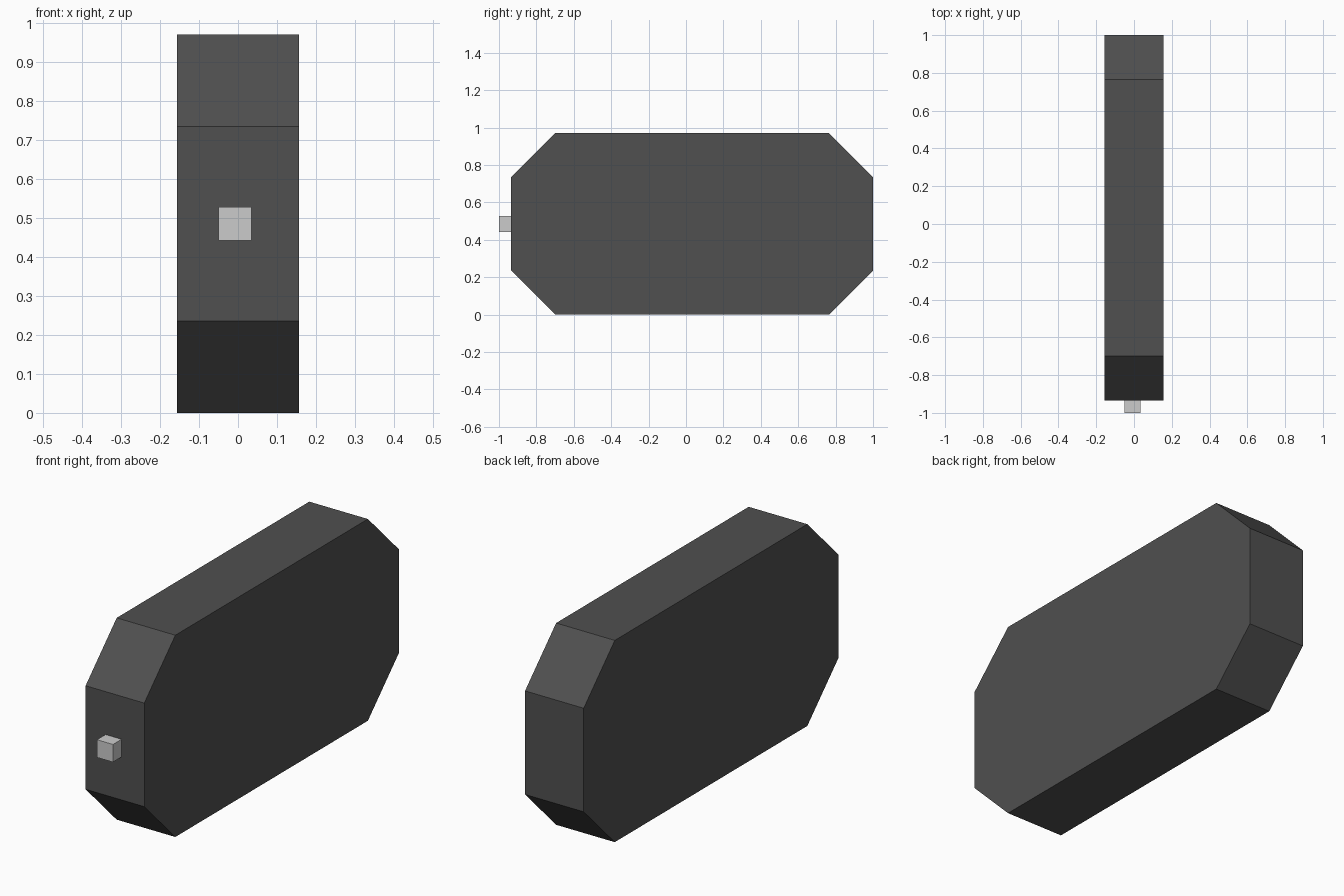
import bpy, bmesh
from mathutils import Matrix

if "Cube" in bpy.data.objects:
    bpy.data.objects.remove(bpy.data.objects["Cube"])

Y0, Y1, H, CUT, HALF_W = -0.935, 1.0, 0.97, 0.236, 0.156


def add_object(name, bm):
    bmesh.ops.recalc_face_normals(bm, faces=bm.faces)
    mesh = bpy.data.meshes.new(name)
    bm.to_mesh(mesh)
    bm.free()
    obj = bpy.data.objects.new(name, mesh)
    bpy.context.collection.objects.link(obj)
    return obj


# Body: flat octagonal profile extruded across x
profile = [(Y0 + CUT, 0), (Y1 - CUT, 0), (Y1, CUT), (Y1, H - CUT),
           (Y1 - CUT, H), (Y0 + CUT, H), (Y0, H - CUT), (Y0, CUT)]
bm = bmesh.new()
face = bm.faces.new([bm.verts.new((-HALF_W, y, z)) for y, z in profile])
extruded = bmesh.ops.extrude_face_region(bm, geom=[face])
# the starting face stays behind as the cap on the other side
new_verts = [g for g in extruded["geom"] if isinstance(g, bmesh.types.BMVert)]
bmesh.ops.translate(bm, verts=new_verts, vec=(2 * HALF_W, 0, 0))
body = add_object("body", bm)

dark = bpy.data.materials.new("dark_grey")
dark.diffuse_color = (0.08, 0.08, 0.08, 1)
dark.use_nodes = True
dark.node_tree.nodes["Principled BSDF"].inputs["Base Color"].default_value = dark.diffuse_color
body.data.materials.append(dark)

# Button: small cube set into the front face
bm = bmesh.new()
bmesh.ops.create_cube(bm, size=0.085,
                      matrix=Matrix.Translation((-0.0075, -0.9575, 0.485)))
add_object("front_button", bm)
